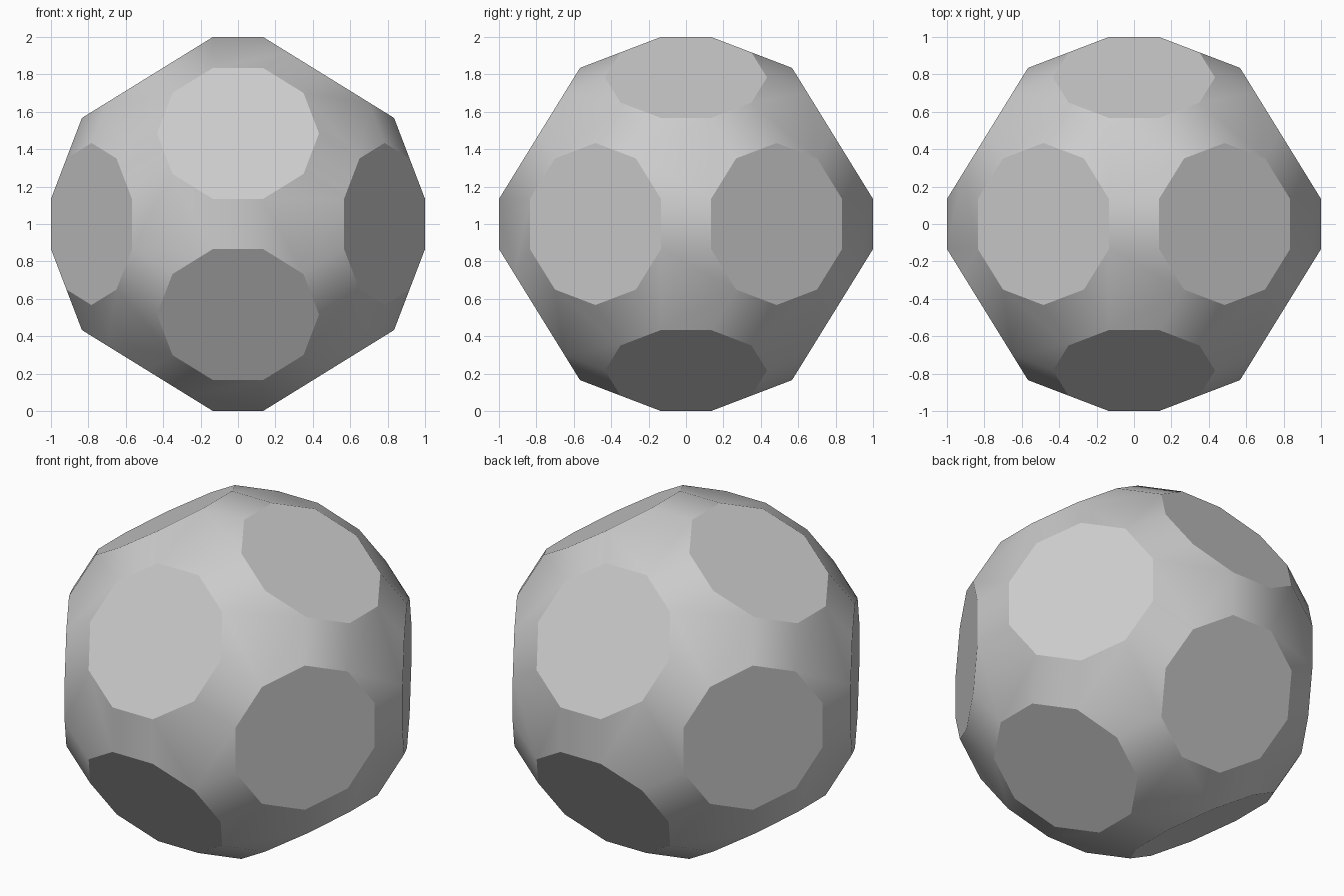
import bpy
import bmesh
import math
from itertools import product
from mathutils import Vector

if "Cube" in bpy.data.objects:
    bpy.data.objects.remove(bpy.data.objects["Cube"], do_unlink=True)

# Plain grey material
grey = bpy.data.materials.new("plain_grey")
grey.use_nodes = True
colour = (0.6, 0.6, 0.6, 1.0)
grey.diffuse_color = colour
grey.node_tree.nodes["Principled BSDF"].inputs["Base Color"].default_value = colour

# Corner families of a truncated icosidodecahedron, from the golden ratio
phi = (1 + math.sqrt(5)) / 2
families = [
    (1 / phi, 1 / phi, 3 + phi),
    (2 / phi, phi, 1 + 2 * phi),
    (1 / phi, phi ** 2, 3 * phi - 1),
    (2 * phi - 1, 2, 2 + phi),
    (phi, 3, 2 * phi),
]
scale = 1 / (3 + phi)

# Every sign and cyclic order of each corner, wrapped in a hull
bm = bmesh.new()
for a, b, c in families:
    for corner in ((a, b, c), (b, c, a), (c, a, b)):
        for signs in product((1, -1), repeat=3):
            point = Vector(s * v for s, v in zip(signs, corner))
            bm.verts.new(point * scale + Vector((0, 0, 1)))
bmesh.ops.convex_hull(bm, input=bm.verts[:])

# Merge the hull triangles into flat decagons, hexagons and squares
bmesh.ops.dissolve_limit(bm, angle_limit=math.radians(2),
                         verts=bm.verts[:], edges=bm.edges[:])
bmesh.ops.recalc_face_normals(bm, faces=bm.faces[:])

mesh = bpy.data.meshes.new("faceted_ball")
bm.to_mesh(mesh)
bm.free()
mesh.materials.append(grey)
ball = bpy.data.objects.new("faceted_ball", mesh)
bpy.context.collection.objects.link(ball)

# Decagon rims stay sharp while hexagons and squares blend together
bpy.ops.object.select_all(action="DESELECT")
ball.select_set(True)
bpy.context.view_layer.objects.active = ball
bpy.ops.object.shade_smooth_by_angle(angle=math.radians(30))
